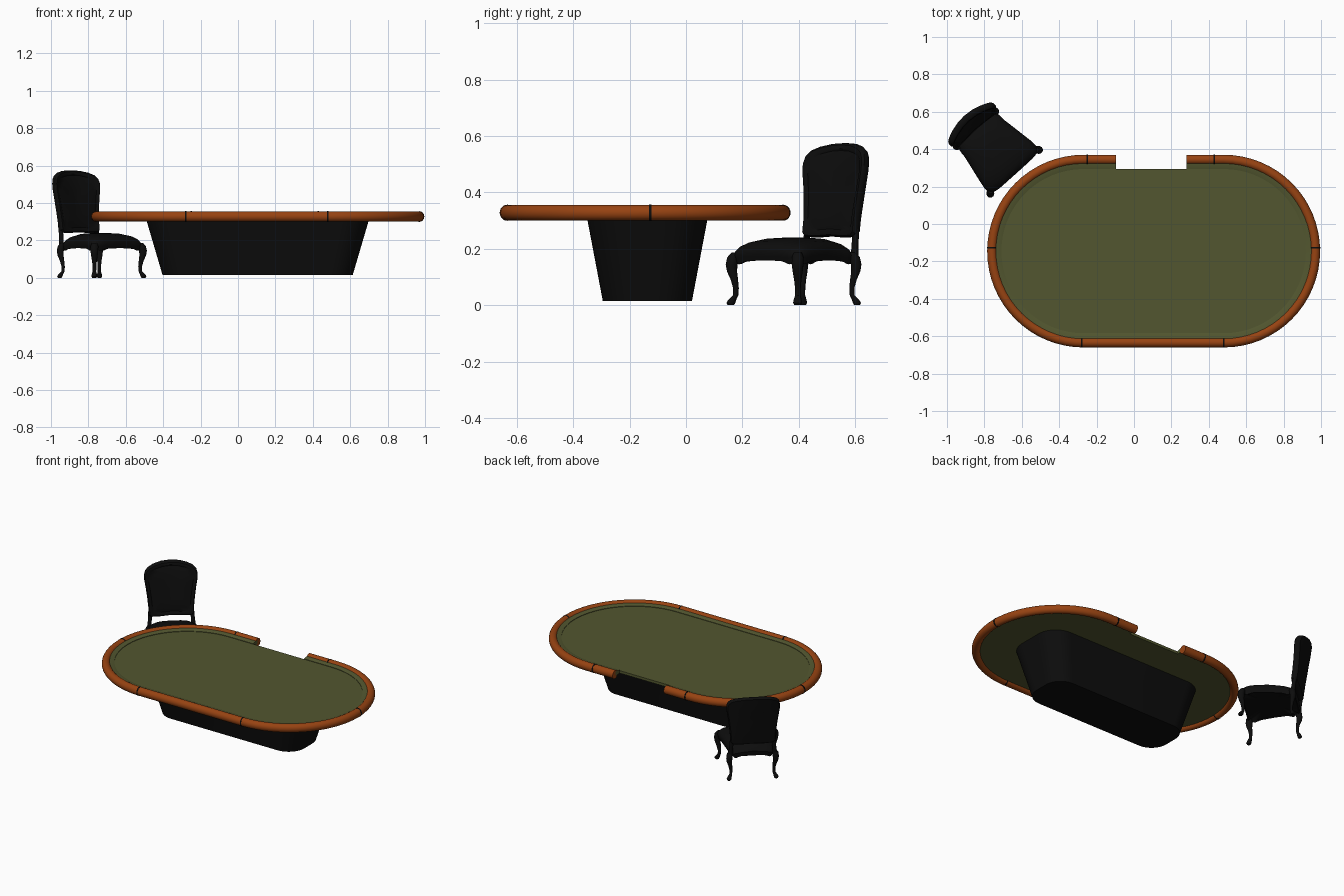
import bpy, bmesh
from math import sin, cos, pi, radians, copysign
from mathutils import Vector

if "Cube" in bpy.data.objects:
    bpy.data.objects.remove(bpy.data.objects["Cube"])


def material(name, rgb):
    m = bpy.data.materials.new(name)
    m.diffuse_color = (*rgb, 1)
    m.use_nodes = True
    m.node_tree.nodes["Principled BSDF"].inputs["Base Color"].default_value = m.diffuse_color
    return m


FELT = material("green felt", (0.085, 0.094, 0.029))
WOOD = material("orange brown wood", (0.31, 0.056, 0.006))
BLACK = material("black", (0.004, 0.004, 0.004))


def loft(name, rings, mat, loc=(0, 0, 0), rot=0):
    """Skin a list of equal-length closed rings, capped at both ends."""
    bm = bmesh.new()
    vs = [[bm.verts.new(p) for p in ring] for ring in rings]
    n = len(vs[0])
    for a, b in zip(vs, vs[1:]):
        for i in range(n):
            j = (i + 1) % n
            bm.faces.new((a[i], a[j], b[j], b[i]))
    bm.faces.new(vs[0][::-1])
    bm.faces.new(vs[-1])
    bmesh.ops.recalc_face_normals(bm, faces=bm.faces)
    me = bpy.data.meshes.new(name)
    bm.to_mesh(me)
    bm.free()
    me.materials.append(mat)
    me.shade_smooth()
    me.set_sharp_from_angle(angle=radians(40))
    ob = bpy.data.objects.new(name, me)
    ob.location, ob.rotation_euler = loc, (0, 0, rot)
    bpy.context.collection.objects.link(ob)
    return ob


# ---------- table ----------
CX, CY, HALF, R = 0.105, -0.145, 0.375, 0.489


def arcs(seg=32):
    """Stadium as (arc centre, outward normal), clockwise from the back."""
    out = []
    for sx, start in ((1, 90), (-1, -90)):
        for i in range(seg + 1):
            a = radians(start - 180 * i / seg)
            out.append((Vector((CX + sx * HALF, CY, 0)), Vector((cos(a), sin(a), 0))))
    return out


def section(base, nrm, profile):
    return [base + nrm * r + Vector((0, 0, z)) for r, z in profile]


up = Vector((0, 1, 0))
path = [(Vector((0.28, CY, 0)), up)] + arcs() + [(Vector((-0.095, CY, 0)), up)]


def oval(k, n=20):
    return [(R + 0.026 * k * cos(2 * pi * i / n), 0.328 + 0.0275 * k * sin(2 * pi * i / n))
            for i in range(n)]


# armrest rail and the felt border inside it, both open at the dealer gap
loft("armrest_rail", [section(c, n, oval(1)) for c, n in path], WOOD)
border = [(0.485, 0.318), (0.485, 0.346), (0.46, 0.344), (0.439, 0.338), (0.439, 0.318)]
loft("felt_border", [section(c, n, border) for c, n in path], FELT)

# playing surface
loft("felt_top", [[c + n * 0.44 + Vector((0, 0, z)) for c, n in arcs()]
                  for z in (0.318, 0.335)], FELT)

# dark joints between rail pieces
joints = [((0.43, CY), (0, 1)), ((-0.25, CY), (0, 1)), ((-0.28, CY), (0, -1)),
          ((0.48, CY), (0, -1)), ((CX + HALF, -0.127), (1, 0)), ((CX - HALF, -0.127), (-1, 0))]
for c, n in joints:
    c, n = Vector((*c, 0)), Vector((*n, 0))
    t = Vector((-n.y, n.x, 0)) * 0.004
    loft("rail_joint", [section(c + t * s, n, oval(1.04)) for s in (-1, 1)], BLACK)


# tapered pedestal with rounded corners
def rounded_rect(hx, hy, r, z, seg=10):
    pts = []
    for q, (sx, sy) in enumerate(((1, 1), (-1, 1), (-1, -1), (1, -1))):
        for i in range(seg + 1):
            a = (q + i / seg) * pi / 2
            pts.append((CX + sx * (hx - r) + r * cos(a), -0.137 + sy * (hy - r) + r * sin(a), z))
    return pts


loft("pedestal", [rounded_rect(0.508, 0.158, 0.115, 0.014),
                  rounded_rect(0.598, 0.216, 0.14, 0.32)], BLACK)

# ---------- chair (local: x across, y towards its back) ----------
PLACE = dict(loc=(-0.63, 0.27, 0), rot=radians(42))


def power(c, e):
    return copysign(abs(c) ** e, c)


# seat cushion with scalloped apron, narrower at the rear
def seat_ring(scale, z, wave=0.0, n=64):
    pts = []
    for i in range(n):
        a = 2 * pi * i / n
        p, q = power(cos(a), 0.3) * scale, power(sin(a), 0.3) * scale
        y = 0.168 + 0.168 * q
        half = 0.19 - 0.045 * min(1, max(0, y / 0.25))
        dip = 0.025 * (p * q) ** 2 * (z > 0.17) + 0.012 * max(0, q) ** 2 * (z > 0.2)
        pts.append((p * half, y, z - dip + wave * cos(8 * a)))
    return pts


loft("seat", [seat_ring(0.5, 0.165), seat_ring(0.93, 0.158, 0.006), seat_ring(0.96, 0.152, 0.007),
              seat_ring(0.985, 0.17, 0.002), seat_ring(1.0, 0.19), seat_ring(0.98, 0.205),
              seat_ring(0.91, 0.218), seat_ring(0.78, 0.228), seat_ring(0.5, 0.237),
              seat_ring(0.2, 0.24), seat_ring(0.03, 0.24)], BLACK, **PLACE)

# curved backrest: outline lofted through its thickness
half_outline = [(0.07, 0.24), (0.125, 0.242), (0.138, 0.255), (0.138, 0.30), (0.144, 0.36),
                (0.152, 0.42), (0.161, 0.475), (0.162, 0.505), (0.155, 0.53), (0.138, 0.548),
                (0.105, 0.562), (0.055, 0.572)]
outline = [(0, 0.244)] + half_outline + [(0, 0.575)] + [(-u, z) for u, z in half_outline[::-1]]


def back_ring(scale, off):
    pts = []
    for u, z in outline:
        u, z = u * scale, 0.41 + (z - 0.41) * scale
        t = (z - 0.24) / 0.33
        y = 0.322 + 0.036 * t + (0.012 + 0.028 * t) * (1 - (u / 0.16) ** 2)
        pts.append((u, y + off, z))
    return pts


loft("backrest", [back_ring(s, o) for s, o in (
    (0.02, -0.024), (0.4, -0.024), (0.7, -0.022), (0.84, -0.016), (0.88, -0.02), (0.96, -0.018),
    (1, -0.008), (1, 0.008), (0.96, 0.018), (0.88, 0.018), (0.7, 0.019), (0.4, 0.019),
    (0.02, 0.019))], BLACK, **PLACE)


def tube(name, pts, n=14):
    loft(name, [[(x + r * cos(2 * pi * i / n), y + r * sin(2 * pi * i / n), z) for i in range(n)]
                for x, y, z, r in pts], BLACK, **PLACE)


# cabriole legs: (outward shift, height, radius)
LEG = [(0.006, 0.0, 0.011), (0.006, 0.008, 0.016), (0.002, 0.02, 0.014), (-0.006, 0.035, 0.0095),
       (-0.007, 0.06, 0.010), (-0.003, 0.09, 0.013), (0.003, 0.12, 0.018), (0.004, 0.145, 0.021),
       (0.0, 0.17, 0.021), (-0.006, 0.187, 0.014)]
for side, label in ((-1, "left"), (1, "right")):
    tube("front_leg_" + label, [(side * (0.171 + d), 0.016 - d, z, r) for d, z, r in LEG])
    tube("rear_leg_" + label, [(side * (0.137 + d), 0.318 + d, z, r * 0.9) for d, z, r in LEG])
    # stile joining the rear leg to the backrest
    tube("back_stile_" + label, [(side * 0.135, 0.32, 0.16, 0.015), (side * 0.131, 0.325, 0.21, 0.012),
                                 (side * 0.127, 0.334, 0.27, 0.012)])
